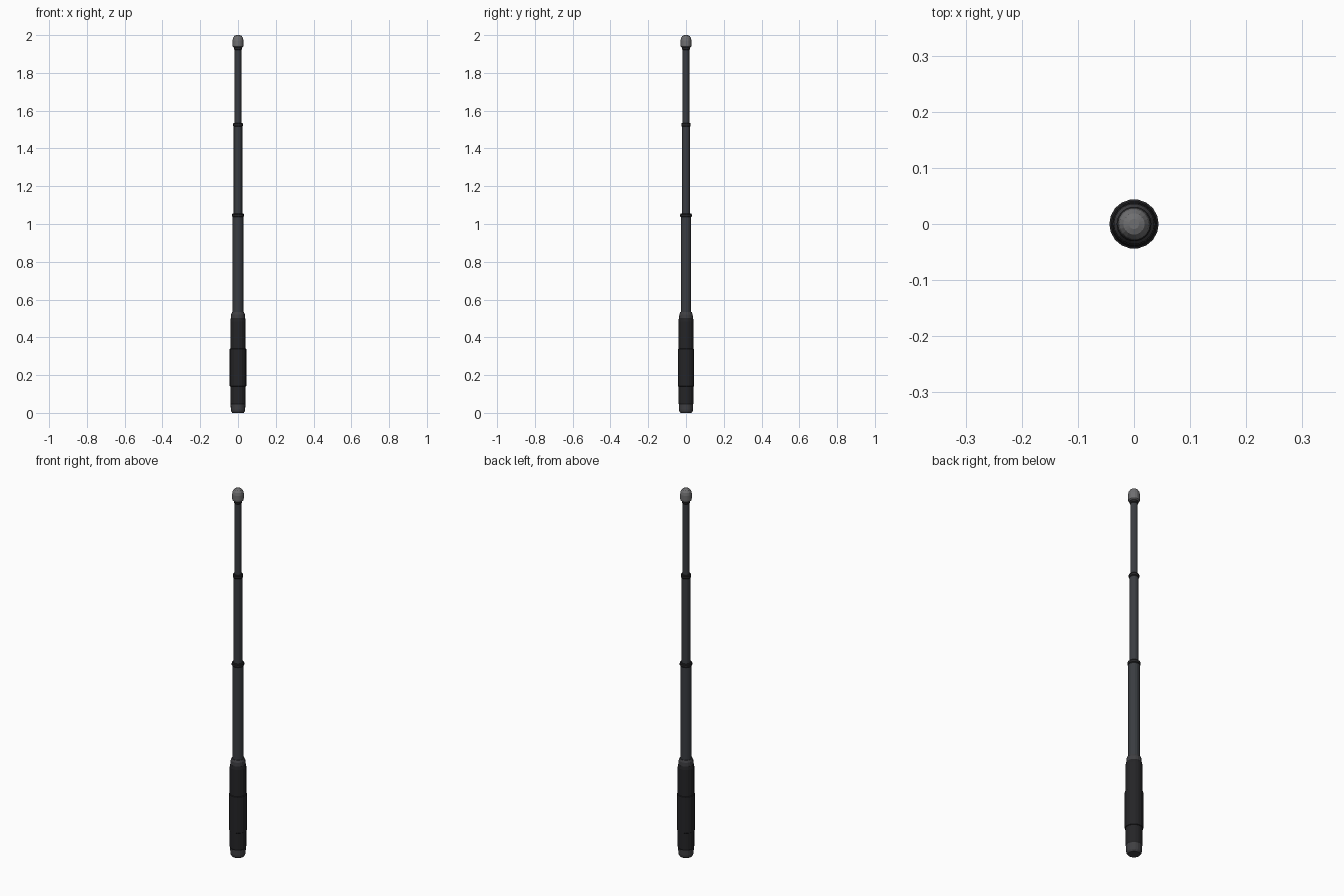
import bpy, bmesh, math

if "Cube" in bpy.data.objects:
    bpy.data.objects.remove(bpy.data.objects["Cube"])

SIDES = 18


def material(name, rgb):
    m = bpy.data.materials.new(name)
    m.diffuse_color = (*rgb, 1)
    m.use_nodes = True
    m.node_tree.nodes["Principled BSDF"].inputs["Base Color"].default_value = m.diffuse_color
    return m


rubber = material("black_rubber", (0.018, 0.018, 0.02))
steel = material("dark_steel", (0.042, 0.046, 0.053))
trim = material("trim_steel", (0.05, 0.05, 0.055))
bright = material("tip_steel", (0.16, 0.16, 0.165))


def lathe(name, profile, mat):
    """Closed solid of revolution from (radius, z) points, bottom to top."""
    bm = bmesh.new()
    rings = []
    for r, z in profile:
        rings.append([bm.verts.new((r * math.cos(2 * math.pi * i / SIDES),
                                    r * math.sin(2 * math.pi * i / SIDES), z))
                      for i in range(SIDES)])
    for a, b in zip(rings, rings[1:]):
        for i in range(SIDES):
            j = (i + 1) % SIDES
            bm.faces.new((a[i], a[j], b[j], b[i]))
    bm.faces.new(rings[0][::-1])
    bm.faces.new(rings[-1])
    me = bpy.data.meshes.new(name)
    bm.to_mesh(me)
    bm.free()
    me.materials.append(mat)
    ob = bpy.data.objects.new(name, me)
    bpy.context.collection.objects.link(ob)
    return ob


# Handle: end cap, rubber grip with raised middle sleeve, front collar
lathe("end_cap", [(0.030, 0), (0.036, 0.008), (0.038, 0.018), (0.039, 0.045)], trim)
lathe("grip", [(0.037, 0.042), (0.041, 0.052), (0.041, 0.14), (0.044, 0.142),
               (0.044, 0.338), (0.041, 0.34), (0.041, 0.485), (0.038, 0.502)], rubber)
lathe("grip_collar", [(0.037, 0.498), (0.036, 0.522), (0.031, 0.533)], trim)

# Telescoping tubes, each ending in a slim rolled lip
for name, r, z0, z1 in (("lower", 0.028, 0.52, 1.055),
                        ("middle", 0.0225, 1.04, 1.535),
                        ("upper", 0.0175, 1.52, 1.94)):
    lathe(name + "_tube", [(r, z0), (r, z1 - 0.006)], steel)
    lathe(name + "_lip", [(r, z1 - 0.019), (r + 0.003, z1 - 0.015),
                          (r + 0.003, z1 - 0.004), (r, z1)], rubber)

# Rounded striking tip
lathe("tip", [(0.022, 1.934), (0.028, 1.939), (0.029, 1.948), (0.029, 1.972),
              (0.026, 1.986), (0.019, 1.996), (0.009, 2.0)], bright)
